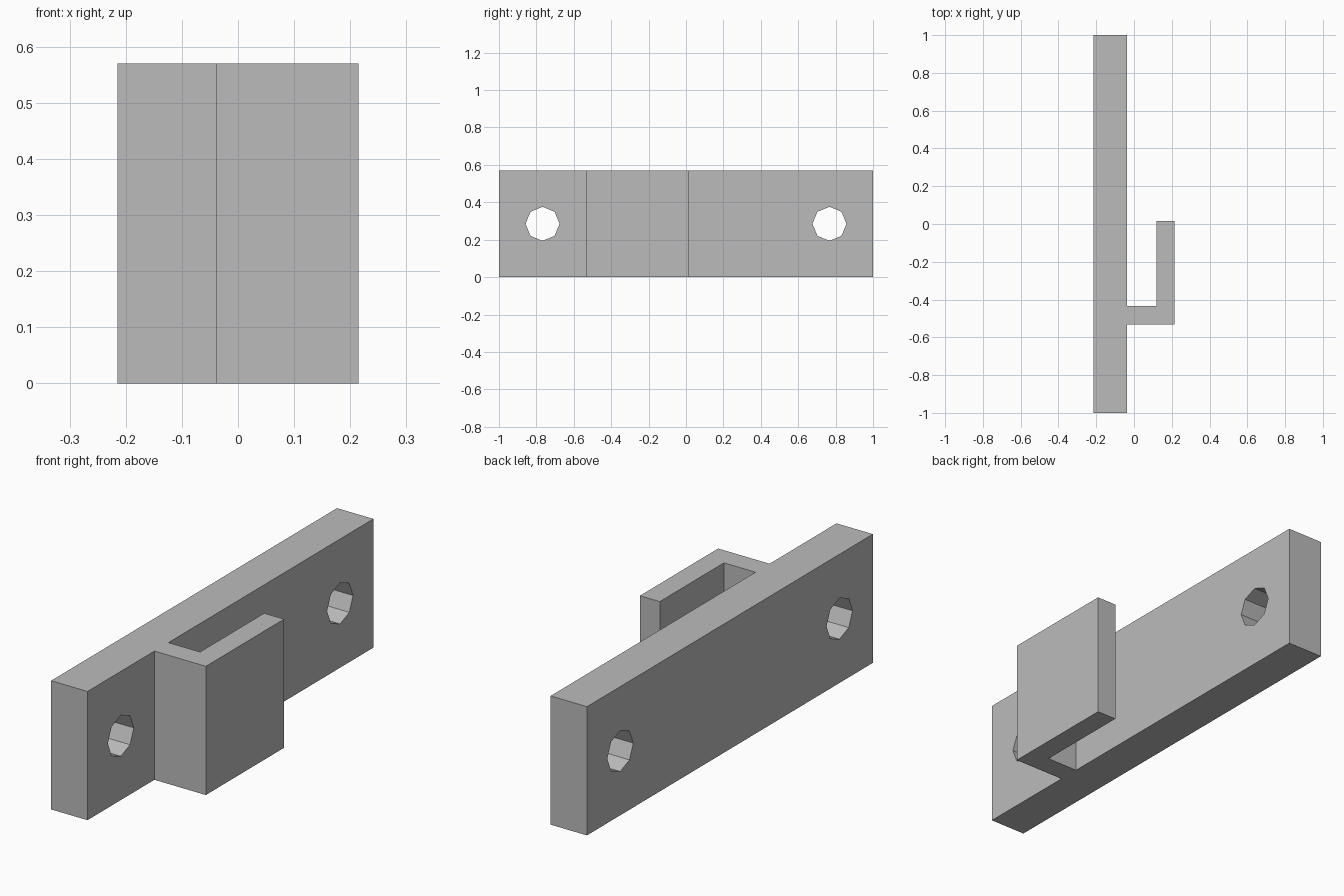
import bpy
import bmesh
import math

cube = bpy.data.objects.get("Cube")
if cube:
    bpy.data.objects.remove(cube, do_unlink=True)

HEIGHT = 0.57

grey = bpy.data.materials.new("plain grey")
grey.use_nodes = True
colour = (0.5, 0.5, 0.5, 1)
grey.diffuse_color = colour
grey.node_tree.nodes["Principled BSDF"].inputs["Base Color"].default_value = colour

# Bracket body: back plate and L-shaped hook as one extruded outline
back, front = -0.215, -0.037
inner, outer = 0.118, 0.215
outline = [(back, -1), (front, -1), (front, -0.532), (outer, -0.532),
           (outer, 0.015), (inner, 0.015), (inner, -0.434), (front, -0.434),
           (front, 1), (back, 1)]
bm = bmesh.new()
base = bm.faces.new([bm.verts.new((x, y, 0)) for x, y in outline])
result = bmesh.ops.extrude_face_region(bm, geom=[base])
top = [v for v in result["geom"] if isinstance(v, bmesh.types.BMVert)]
bmesh.ops.translate(bm, verts=top, vec=(0, 0, HEIGHT))
bmesh.ops.recalc_face_normals(bm, faces=bm.faces)
mesh = bpy.data.meshes.new("hook_bracket")
bm.to_mesh(mesh)
bm.free()
mesh.materials.append(grey)
bracket = bpy.data.objects.new("hook_bracket", mesh)
bpy.context.collection.objects.link(bracket)

# Eight-sided screw holes through the plate
for name, y in (("front_hole_cutter", -0.767), ("rear_hole_cutter", 0.767)):
    bpy.ops.mesh.primitive_cylinder_add(
        vertices=8, radius=0.091, depth=0.3,
        location=((back + front) / 2, y, HEIGHT / 2),
        rotation=(0, math.pi / 2, 0))
    cutter = bpy.context.object
    cutter.name = name
    cutter.data.materials.append(grey)
    cutter.hide_render = True
    cutter.display_type = 'WIRE'
    hole = bracket.modifiers.new(name, 'BOOLEAN')
    hole.operation = 'DIFFERENCE'
    hole.solver = 'EXACT'
    hole.object = cutter

# Apply the holes, then remove the cutters
bpy.ops.object.select_all(action='DESELECT')
bpy.context.view_layer.objects.active = bracket
bracket.select_set(True)
for mod in list(bracket.modifiers):
    cutter = mod.object
    bpy.ops.object.modifier_apply(modifier=mod.name)
    bpy.data.objects.remove(cutter, do_unlink=True)
